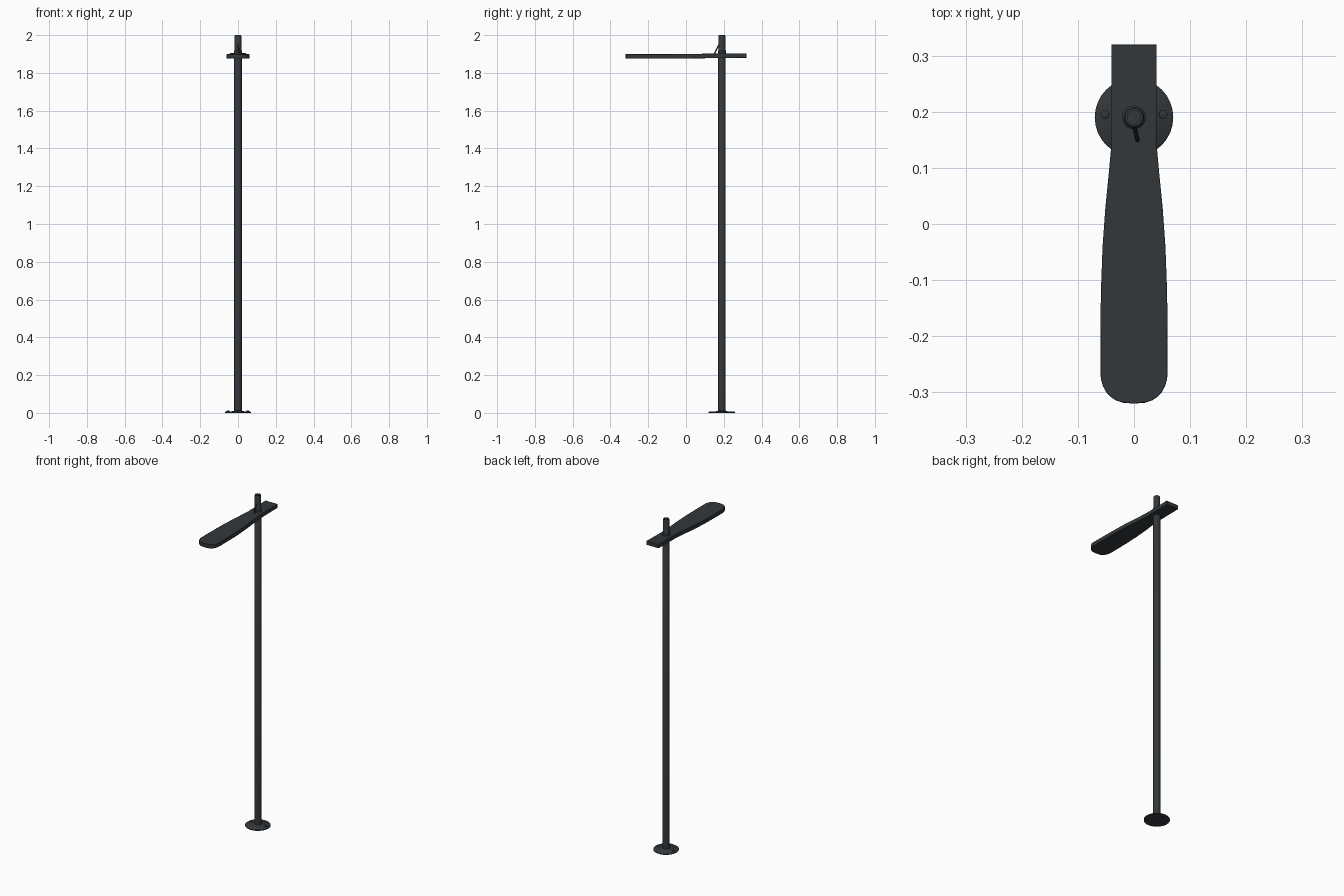
import bpy, bmesh, math
from mathutils import Vector

if "Cube" in bpy.data.objects:
    bpy.data.objects.remove(bpy.data.objects["Cube"])

mat = bpy.data.materials.new("dark_metal")
mat.diffuse_color = (0.033, 0.039, 0.043, 1)
mat.use_nodes = True
mat.node_tree.nodes["Principled BSDF"].inputs["Base Color"].default_value = mat.diffuse_color
PY = 0.19  # pole axis


def finish(ob, name, angle=35):
    ob.name = name
    ob.data.materials.append(mat)
    bpy.ops.object.select_all(action='DESELECT')
    ob.select_set(True)
    bpy.context.view_layer.objects.active = ob
    bpy.ops.object.shade_smooth_by_angle(angle=math.radians(angle))
    return ob


def lathe(name, profile, x=0, y=PY, n=24):
    """Revolve a closed (radius, z) outline about a vertical axis."""
    bm = bmesh.new()
    rings = [[bm.verts.new((x + r * math.cos(2 * math.pi * i / n),
                            y + r * math.sin(2 * math.pi * i / n), z))
              for i in range(n)] for r, z in profile]
    for a, b in zip(rings, rings[1:]):
        for i in range(n):
            j = (i + 1) % n
            bm.faces.new((a[i], a[j], b[j], b[i]))
    bm.faces.new(rings[0][::-1])
    bm.faces.new(rings[-1])
    me = bpy.data.meshes.new(name)
    bm.to_mesh(me)
    bm.free()
    ob = bpy.data.objects.new(name, me)
    bpy.context.collection.objects.link(ob)
    return finish(ob, name)


def rod(name, a, b, r):
    a, b = Vector(a), Vector(b)
    bpy.ops.mesh.primitive_cylinder_add(vertices=10, radius=r, depth=(b - a).length,
                                        location=(a + b) / 2)
    ob = bpy.context.object
    ob.rotation_euler = (b - a).to_track_quat('Z', 'Y').to_euler()
    return finish(ob, name)


# Pole with a slimmer spigot above the lamp
lathe("pole", [(0.02, 0), (0.02, 1.885), (0.018, 1.888), (0.018, 1.994), (0.016, 2.0),
               (0.012, 2.0), (0.012, 1.99)])
lathe("pole_collar", [(0.018, 1.900), (0.021, 1.902), (0.021, 1.917), (0.018, 1.920)])

# Base flange and its two bolts
lathe("base_flange", [(0.07, 0), (0.07, 0.004), (0.066, 0.007), (0.024, 0.009), (0.02, 0.012)], n=32)
for s in (-1, 1):
    lathe("base_bolt", [(0.008, 0.005), (0.008, 0.011), (0.004, 0.013)], x=s * 0.052, y=0.195, n=6)

# Paddle-shaped lamp head: right-hand outline mirrored into a slab
half = [(0.04, 0.32), (0.04, 0.145), (0.045, 0.09), (0.051, 0.03), (0.056, -0.04),
        (0.059, -0.12), (0.06, -0.2), (0.06, -0.265)]
for i in range(1, 8):  # rounded tip
    t = math.pi / 2 * i / 7
    half.append((0.06 * math.cos(t) ** 0.75 if i < 7 else 0.0, -0.265 - 0.055 * math.sin(t)))
outline = half + [(-x, y) for x, y in half[-2::-1]]


def base_z(y):  # the arm rises slightly towards the rear
    return 1.875 + 0.005 * min(1, max(0, (y + 0.1) / 0.4))


bm = bmesh.new()
low = [bm.verts.new((x, y, base_z(y))) for x, y in outline]
high = [bm.verts.new((x, y, base_z(y) + 0.024)) for x, y in outline]
n, m = len(low), len(half)
for i in range(n):
    j = (i + 1) % n
    bm.faces.new((low[i], low[j], high[j], high[i]))
for i in range(m - 1):  # cross strips on the top and bottom
    k, l = n - 1 - i, n - 2 - i
    for ring in (low, high):
        vs = [ring[i], ring[i + 1]] + ([ring[l]] if l != i + 1 else []) + [ring[k]]
        bm.faces.new(vs)
bmesh.ops.recalc_face_normals(bm, faces=bm.faces)
me = bpy.data.meshes.new("lamp_head")
bm.to_mesh(me)
bm.free()
head = bpy.data.objects.new("lamp_head", me)
bpy.context.collection.objects.link(head)
bev = head.modifiers.new("soft_edge", 'BEVEL')
bev.width, bev.segments = 0.003, 2
bev.limit_method, bev.angle_limit = 'ANGLE', math.radians(50)
finish(head, "lamp_head")

# Slanted cable from the spigot into the head
rod("lamp_cable", (0, 0.177, 1.955), (0.008, 0.142, 1.885), 0.004)
